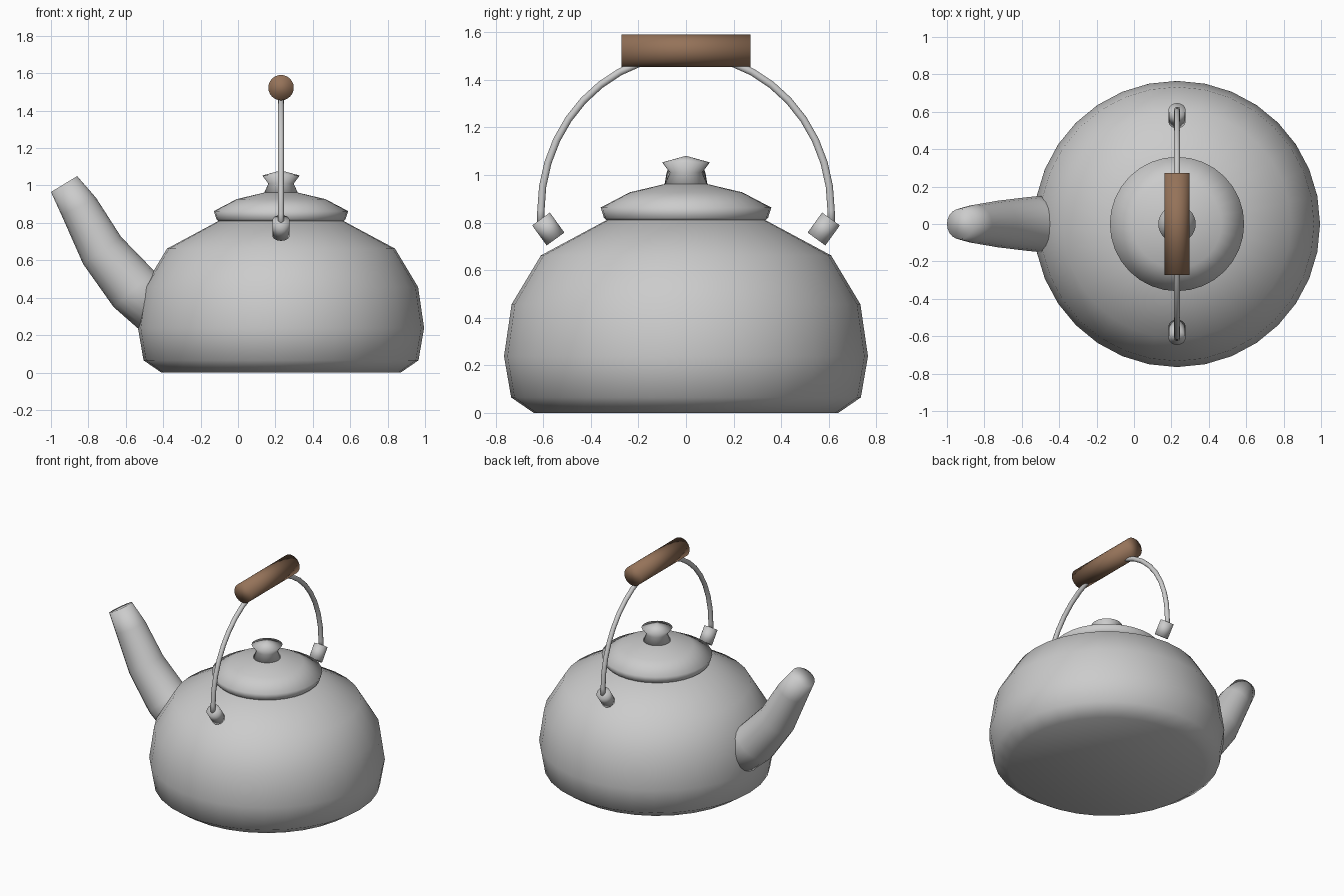
import bpy, math
from mathutils import Vector, Matrix

if "Cube" in bpy.data.objects:
    bpy.data.objects.remove(bpy.data.objects["Cube"])

CX = 0.23  # axis of the kettle body


def make(name, verts, faces):
    me = bpy.data.meshes.new(name)
    me.from_pydata(verts, [], faces)
    me.validate()
    me.shade_smooth()
    ob = bpy.data.objects.new(name, me)
    bpy.context.collection.objects.link(ob)
    return ob


def tube(name, rings, n):
    """Skin rings given as (centre, u axis, v axis, radius), capped with n-gons."""
    verts, faces = [], []
    for c, u, v, r in rings:
        for i in range(n):
            a = 2 * math.pi * i / n
            verts.append(c + r * (u * math.cos(a) + v * math.sin(a)))
    for k in range(len(rings) - 1):
        for i in range(n):
            j = (i + 1) % n
            faces.append((k * n + i, k * n + j, (k + 1) * n + j, (k + 1) * n + i))
    faces.append(tuple(reversed(range(n))))
    faces.append(tuple(range(len(verts) - n, len(verts))))
    return make(name, verts, faces)


X, Y, Z = Vector((1, 0, 0)), Vector((0, 1, 0)), Vector((0, 0, 1))


def lathe(name, profile, n=32):
    return tube(name, [(Vector((CX, 0, z)), X, Y, r) for r, z in profile], n)


def sweep(name, path, side, n):
    """Sweep a circle along planar (point, radius) stations; side is the plane normal."""
    rings = []
    for i, (p, r) in enumerate(path):
        a, b = path[max(i - 1, 0)][0], path[min(i + 1, len(path) - 1)][0]
        t = (b - p).normalized() if i == 0 else (p - a).normalized()
        if 0 < i < len(path) - 1:
            t = (t + (b - p).normalized()).normalized()
        rings.append((p, side, t.cross(side), r))
    return tube(name, rings, n)


# Body, lid and knob
lathe("body", [(0.64, 0), (0.735, 0.065), (0.765, 0.238), (0.733, 0.457),
               (0.61, 0.662), (0.325, 0.815)])
lathe("lid", [(0.335, 0.81), (0.345, 0.82), (0.359, 0.863), (0.237, 0.927), (0.085, 0.963)])
lathe("lid_knob", [(0.092, 0.955), (0.068, 1.01), (0.1, 1.053), (0.002, 1.08)])

# Spout: rings given by lower-left and upper-right silhouette points in x, z
rings = []
for x0, z0, x1, z1 in [(-0.46, 0.17, -0.27, 0.42), (-0.665, 0.35, -0.448, 0.543),
                       (-0.828, 0.58, -0.625, 0.725), (-0.943, 0.84, -0.759, 0.934),
                       (-1.0, 0.965, -0.86, 1.05)]:
    a, b = Vector((x0, 0, z0)), Vector((x1, 0, z1))
    rings.append(((a + b) / 2, Y, (b - a).normalized(), (b - a).length / 2))
tube("spout", rings, 20)

# Bail wire: half ellipse in the y-z plane
wire = []
for i in range(21):
    a = math.pi * i / 20
    wire.append((Vector((CX, 0.61 * math.cos(a), 0.85 + 0.655 * math.sin(a))), 0.016))
wire = [(Vector((CX, 0.612, 0.79)), 0.016)] + wire + [(Vector((CX, -0.612, 0.79)), 0.016)]
sweep("handle_wire", wire, X, 10)

# Tilted lugs holding the wire
for s, label in ((1, "back"), (-1, "front")):
    c, d = Vector((CX, 0.579 * s, 0.773)), Vector((0, 0.587 * s, 0.81))
    sweep("handle_lug_" + label, [(c - d * 0.052, 0.046), (c + d * 0.052, 0.046)], X, 16)

# Wooden grip
grip = sweep("handle_grip", [(Vector((CX, y, 1.523)), 0.068) for y in (-0.272, 0.272)], X, 24)
wood = bpy.data.materials.new("wood")
wood.diffuse_color = (0.3, 0.17, 0.1, 1)
wood.use_nodes = True
wood.node_tree.nodes["Principled BSDF"].inputs["Base Color"].default_value = wood.diffuse_color
grip.data.materials.append(wood)

# Consistent outward normals
import bmesh
for ob in bpy.context.collection.objects:
    bm = bmesh.new()
    bm.from_mesh(ob.data)
    bmesh.ops.recalc_face_normals(bm, faces=bm.faces)
    bm.to_mesh(ob.data)
    bm.free()
